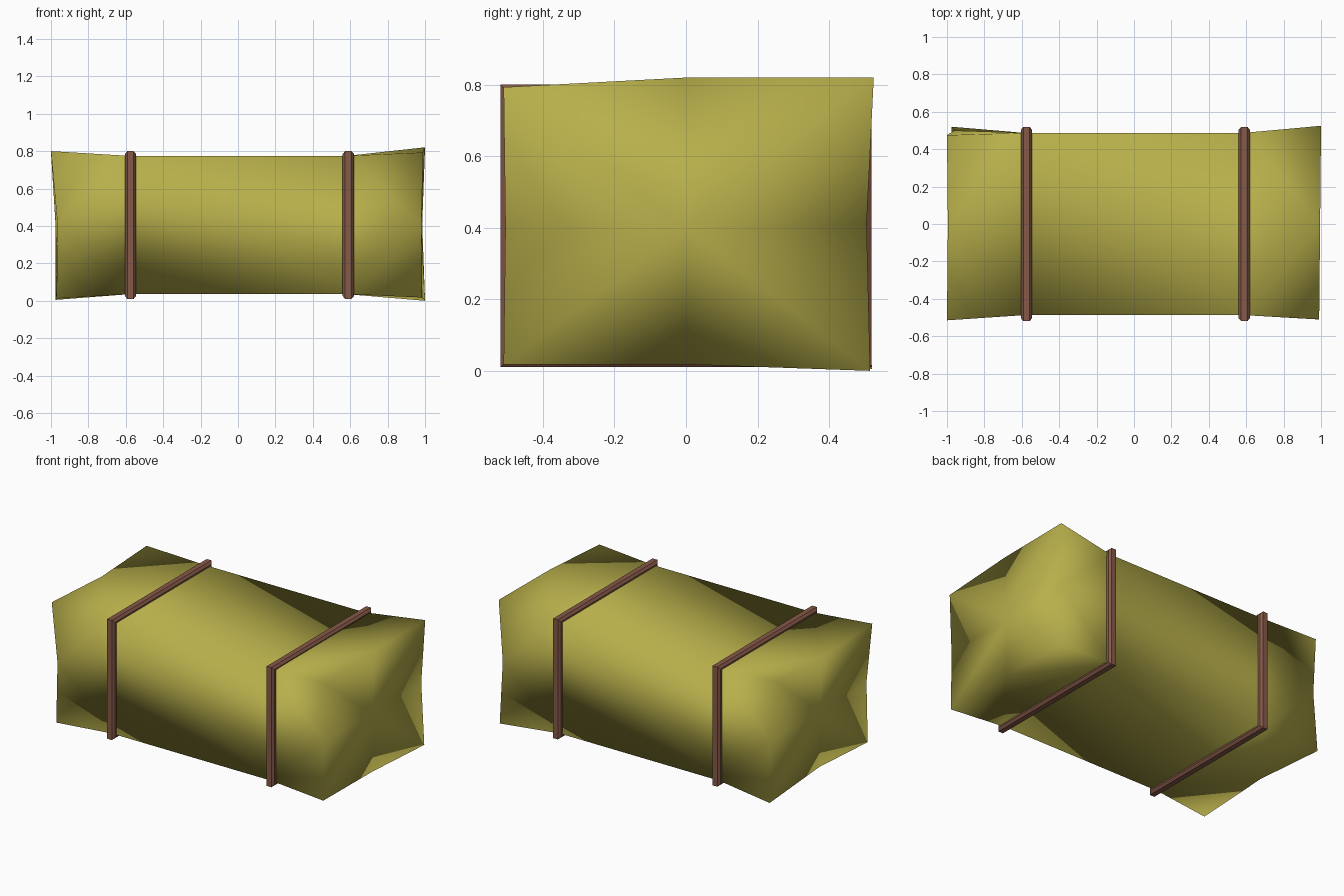
import bpy
from mathutils import Vector

cube = bpy.data.objects.get("Cube")
if cube:
    bpy.data.objects.remove(cube)


def material(name, rgb):
    m = bpy.data.materials.new(name)
    m.use_nodes = True
    m.diffuse_color = (*rgb, 1)
    m.node_tree.nodes["Principled BSDF"].inputs["Base Color"].default_value = (*rgb, 1)
    return m


def build(name, verts, faces, mat):
    me = bpy.data.meshes.new(name)
    me.from_pydata(verts, [], faces)
    me.materials.append(mat)
    ob = bpy.data.objects.new(name, me)
    bpy.context.collection.objects.link(ob)
    return ob


def rectangle(x, half_y, low, high):
    return [(x, -half_y, low), (x, half_y, low), (x, half_y, high), (x, -half_y, high)]


olive = material("olive cloth", (0.48, 0.43, 0.07))
brown = material("brown strap", (0.24, 0.10, 0.065))

# Bundle: two straight rings, then a flared, slightly crumpled rim at each end
right_rim = [(.98, -.51, .018), (.985, 0, .018), (1, .515, 0), (.985, .505, .41),
             (1, .525, .82), (.995, 0, .82), (.99, -.51, .793), (.98, -.505, .4)]
left_rim = [(-.97, -.51, .012), (-.975, 0, .045), (-.975, .52, .005), (-.96, .5, .4),
            (-1, .475, .795), (-.995, 0, .775), (-1, -.515, .8), (-.965, -.505, .41)]
verts = rectangle(-.585, .487, .035, .775) + rectangle(.585, .487, .035, .775)
faces = []
for k in range(4):
    n = (k + 1) % 4
    faces += [(k, 4 + k, 4 + n), (k, 4 + n, n)]
for ring, rim, cap_x in ((0, left_rim, -.975), (4, right_rim, .98)):
    base = len(verts)
    verts += rim + [(cap_x, 0, .4)]
    side = []
    for k in range(4):
        a, b = ring + k, ring + (k + 1) % 4
        p, mid, q = base + 2 * k, base + 2 * k + 1, base + (2 * k + 2) % 8
        side += [(a, p, mid), (a, mid, b), (b, mid, q)]
        side += [(p, base + 8, mid), (mid, base + 8, q)]
    faces += side if ring else [f[::-1] for f in side]
# Wind every face outwards
middle = Vector((0, 0, .4))
for i, f in enumerate(faces):
    a, b, c = (Vector(verts[j]) for j in f)
    if (b - a).cross(c - a).dot((a + b + c) / 3 - middle) < 0:
        faces[i] = f[::-1]
bundle = build("cloth_bundle", verts, faces, olive)
bundle.data.shade_smooth()

# Soft area-weighted shading over the whole bundle
normals = [Vector() for _ in verts]
for f in faces:
    a, b, c = (Vector(verts[j]) for j in f)
    for j in f:
        normals[j] += (b - a).cross(c - a)
bundle.data.normals_split_custom_set_from_vertices([n.normalized() for n in normals])

# Straps: bevelled rectangular hoops
profile = [(-.03, -.01), (-.03, .017), (-.017, .032), (.017, .032), (.03, .017), (.03, -.01)]
for name, x in (("right_strap", -.575), ("left_strap", .59)):
    verts, faces = [], []
    for dx, off in profile:
        verts += rectangle(x + dx, .487 + off, .042 - off, .768 + off)
    count = len(verts)
    for i in range(0, count, 4):
        for k in range(4):
            n, j = (k + 1) % 4, (i + 4) % count
            faces.append((i + k, j + k, j + n, i + n)[::-1])
    build(name, verts, faces, brown)
